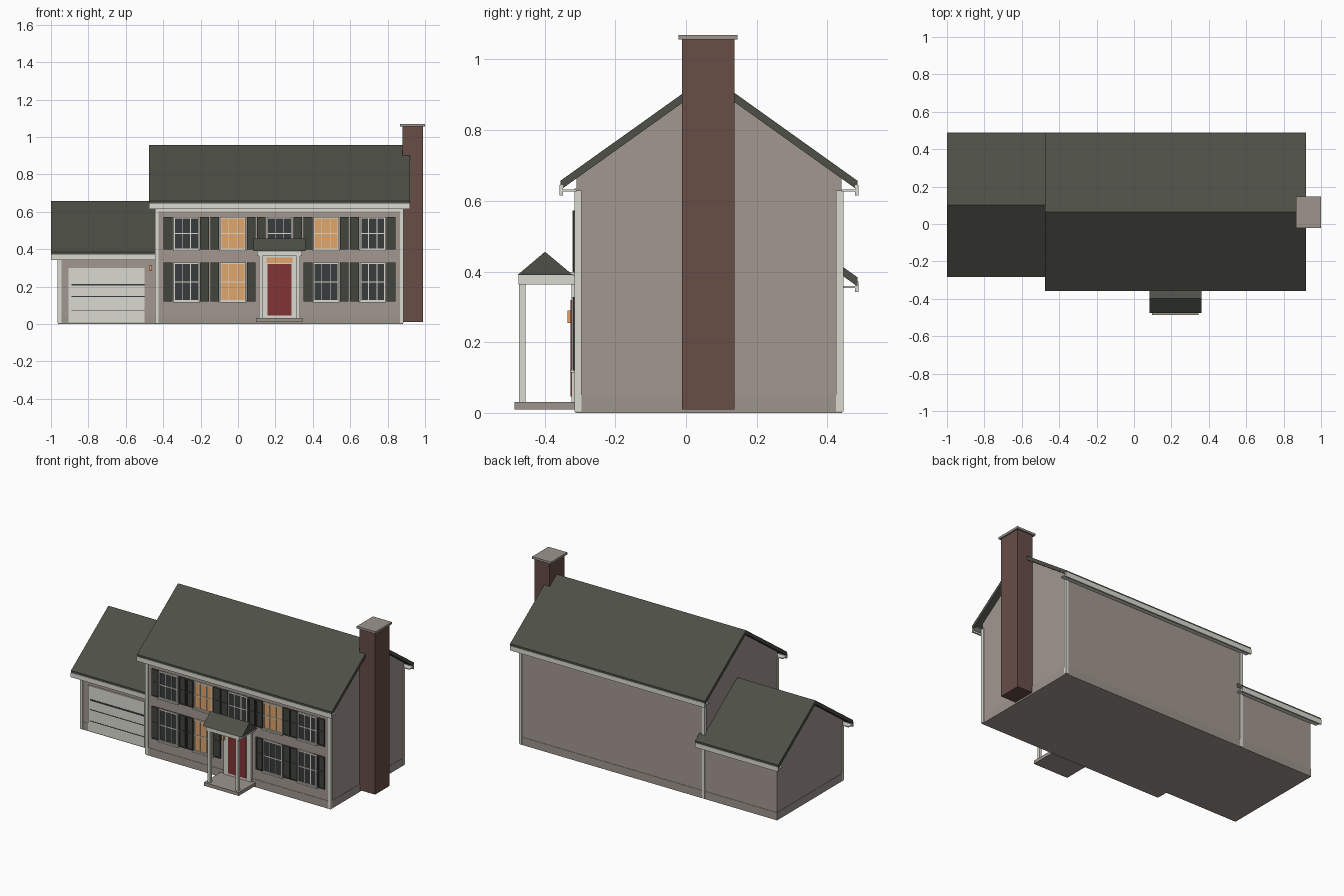
import bpy, bmesh

cube = bpy.data.objects.get("Cube")
if cube:
    bpy.data.objects.remove(cube)


def material(name, r, g, b):
    m = bpy.data.materials.new(name)
    m.use_nodes = True
    m.diffuse_color = (r, g, b, 1)
    m.node_tree.nodes["Principled BSDF"].inputs["Base Color"].default_value = (r, g, b, 1)
    return m


SIDING = material("warm grey siding", 0.36, 0.31, 0.28)
STONE = material("grey stone", 0.34, 0.30, 0.27)
ROOF = material("dark shingle", 0.075, 0.08, 0.063)
TRIM = material("off white trim", 0.70, 0.70, 0.64)
BRICK = material("brown brick", 0.135, 0.075, 0.062)
RED = material("red door paint", 0.22, 0.035, 0.037)
LIT = material("lit glass", 0.75, 0.38, 0.15)
GLASS = material("dark glass", 0.04, 0.045, 0.045)
SHUTTER = material("shutter green", 0.055, 0.06, 0.048)


def finish(name, bm, mat):
    bmesh.ops.recalc_face_normals(bm, faces=bm.faces)
    mesh = bpy.data.meshes.new(name)
    bm.to_mesh(mesh)
    bm.free()
    mesh.materials.append(mat)
    ob = bpy.data.objects.new(name, mesh)
    bpy.context.collection.objects.link(ob)
    return ob


def boxes(name, mat, *ranges):
    """One object made of boxes given as (x0, x1, y0, y1, z0, z1)."""
    bm = bmesh.new()
    for x0, x1, y0, y1, z0, z1 in ranges:
        for v in bmesh.ops.create_cube(bm, size=1)["verts"]:
            v.co = (x1 if v.co.x > 0 else x0,
                    y1 if v.co.y > 0 else y0,
                    z1 if v.co.z > 0 else z0)
    return finish(name, bm, mat)


def prism(name, mat, profile, x0, x1):
    """Extrude a (y, z) profile along x."""
    bm = bmesh.new()
    face = bm.faces.new([bm.verts.new((x0, y, z)) for y, z in profile])
    new = bmesh.ops.extrude_face_region(bm, geom=[face])["geom"]
    bmesh.ops.translate(bm, vec=(x1 - x0, 0, 0),
                        verts=[g for g in new if isinstance(g, bmesh.types.BMVert)])
    return finish(name, bm, mat)


SLOPE = 0.714
THICK = 0.026


def gabled_block(name, x0, x1, y0, y1, ridge, roof_x0, roof_x1):
    """Walls, footing, roof, fascias and soffits of one wing."""
    mid, over = (y0 + y1) / 2, 0.045
    half = (y1 - y0) / 2
    wall_top = ridge - THICK - half * SLOPE
    prism(name + "_walls", SIDING,
          [(y0, 0), (y1, 0), (y1, wall_top), (mid, ridge - THICK), (y0, wall_top)], x0, x1)
    e = 0.002
    boxes(name + "_footing", STONE, (x0 - e, x1 + e, y0 - e, y1 + e, 0, 0.05))
    a, b = y0 - over, y1 + over
    eave = ridge - (half + over) * SLOPE
    prism(name + "_roof", ROOF,
          [(a, eave), (mid, ridge), (b, eave), (b, eave - THICK),
           (mid, ridge - THICK), (a, eave - THICK)], roof_x0, roof_x1)
    t = eave - 0.012
    boxes(name + "_fascias", TRIM,
          (roof_x0, roof_x1, a - 0.003, a + 0.007, t - 0.03, t),
          (roof_x0, roof_x1, b - 0.007, b + 0.003, t - 0.03, t))
    boxes(name + "_soffits", TRIM,
          (roof_x0, roof_x1, a, y0, t - 0.019, t - 0.013),
          (roof_x0, roof_x1, y1, b, t - 0.019, t - 0.013))


FRONT, BACK, LEFT, RIGHT = -0.31, 0.44, -0.44, 0.88
G_FRONT, G_END = -0.235, -0.96
gabled_block("house", LEFT, RIGHT, FRONT, BACK, 0.957, -0.475, 0.92)
gabled_block("garage", G_END, LEFT, G_FRONT, BACK, 0.657, -1.0, -0.405)

# Corner boards and frieze
p, w = 0.005, 0.015
boxes("house_corner_boards", TRIM,
      *[(x - (p if x < 0 else w), x + (w if x < 0 else p),
         y - (p if y < 0 else w), y + (w if y < 0 else p), 0.004, 0.63)
        for x in (LEFT, RIGHT) for y in (FRONT, BACK)])
boxes("garage_corner_board", TRIM,
      (G_END - p, G_END + w, G_FRONT - p, G_FRONT + w, 0.004, 0.355))
boxes("front_frieze", TRIM, (LEFT, RIGHT, FRONT - p, FRONT, 0.6, 0.635))

# Chimney
boxes("chimney", BRICK, (0.88, 0.99, -0.012, 0.137, 0.01, 1.056))
boxes("chimney_cap", STONE, (0.865, 1.0, -0.021, 0.146, 1.056, 1.07))


def window(name, cx, z0, z1, glass):
    h, f, y = 0.068, 0.007, FRONT
    mid = (z0 + z1) / 2
    boxes(name + "_glass", glass, (cx - h, cx + h, y - 0.006, y, z0, z1))
    bars = [(cx + s - f / 2, cx + s + f / 2, y - 0.011, y, z0, z1)
            for s in (f / 2 - h, h - f / 2)]
    bars += [(cx - h, cx + h, y - 0.011, y, z, z + f) for z in (z0, z1 - f)]
    bars += [(cx + s - 0.002, cx + s + 0.002, y - 0.009, y, z0, z1)
             for s in (-h / 3, h / 3)]
    bars.append((cx - h, cx + h, y - 0.009, y, mid - 0.003, mid + 0.003))
    bars.append((cx - h - 0.004, cx + h + 0.004, y - 0.018, y, z0 - 0.006, z0 + 0.002))
    boxes(name + "_frame", TRIM, *bars)
    # Shutters: a backing panel with raised stiles and rails
    panels = []
    for s in (-1, 1):
        a, b = sorted((cx + s * 0.074, cx + s * 0.121))
        panels.append((a, b, y - 0.007, y, z0, z1))
        panels += [(a, a + f, y - 0.01, y, z0, z1), (b - f, b, y - 0.01, y, z0, z1)]
        panels += [(a, b, y - 0.01, y, z, z + f) for z in (z0, mid, z1 - f)]
    boxes(name + "_shutters", SHUTTER, *panels)


CENTRE, PITCH = 0.222, 0.249
for i in range(-2, 3):
    cx = CENTRE + i * PITCH
    window(f"upper_window_{i + 3}", cx, 0.397, 0.572, LIT if abs(i) == 1 else GLASS)
    if i:
        window(f"lower_window_{i + 3}", cx, 0.12, 0.328, LIT if i == -1 else GLASS)

# Front door with transom and surround
c = CENTRE
boxes("front_door", RED, (c - 0.064, c + 0.064, FRONT - 0.017, FRONT, 0.046, 0.32))
boxes("door_transom", LIT, (c - 0.07, c + 0.07, FRONT - 0.01, FRONT, 0.325, 0.355))
boxes("door_surround", TRIM,
      (c - 0.098, c - 0.07, FRONT - 0.014, FRONT, 0.03, 0.385),
      (c + 0.07, c + 0.098, FRONT - 0.014, FRONT, 0.03, 0.385),
      (c - 0.098, c + 0.098, FRONT - 0.014, FRONT, 0.355, 0.385),
      (c - 0.07, c + 0.07, FRONT - 0.012, FRONT, 0.03, 0.327))

# Porch
boxes("porch_step", STONE, (c - 0.127, c + 0.123, -0.486, FRONT, 0.01, 0.031))
boxes("porch_posts", TRIM,
      *[(c + s - 0.009, c + s + 0.009, -0.472, -0.454, 0.031, 0.365) for s in (-0.1, 0.1)])
boxes("porch_beam", TRIM, (c - 0.12, c + 0.12, -0.474, FRONT, 0.364, 0.39))
prism("porch_roof", ROOF, [(-0.477, 0.39), (-0.399, 0.456), (-0.32, 0.39)], c - 0.14, c + 0.14)

# Wall lanterns
boxes("lanterns", LIT,
      (c - 0.104, c - 0.09, FRONT - 0.026, FRONT, 0.254, 0.29),
      (-0.476, -0.46, G_FRONT - 0.02, G_FRONT, 0.284, 0.312))

# Garage door with panel grooves
boxes("garage_door", TRIM, (-0.905, -0.5, G_FRONT - 0.008, G_FRONT, 0.008, 0.3))
boxes("garage_door_grooves", GLASS,
      *[(-0.89, -0.5, G_FRONT - 0.01, G_FRONT, z - t, z + t)
        for z, t in ((0.21, 0.005), (0.147, 0.002), (0.073, 0.002))])
